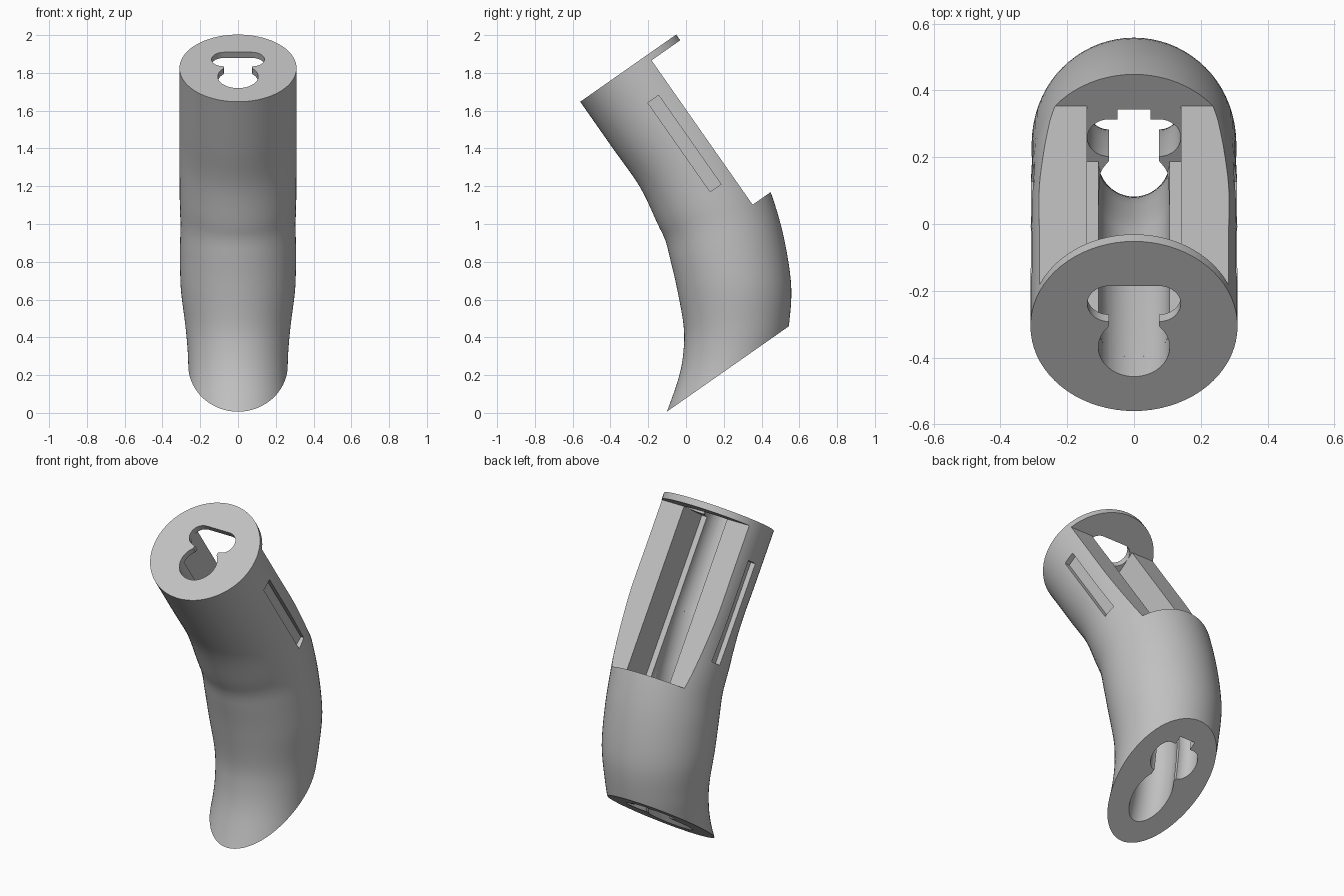
import bpy, bmesh
from math import sin, cos, pi, radians
from mathutils import Vector

if "Cube" in bpy.data.objects:
    bpy.data.objects.remove(bpy.data.objects["Cube"])

# Tilted frame of the straight upper tube: origin at the top face centre
TILT = radians(35)
ORIGIN = Vector((0, -0.306, 1.825))
ACROSS = Vector((0, cos(TILT), sin(TILT)))
ALONG = Vector((0, -sin(TILT), cos(TILT)))
SIDE = Vector((1, 0, 0))
RADIUS = 0.31


def place(x, u, d):
    return ORIGIN + SIDE * x + ACROSS * u + ALONG * d


def loft(name, rings):
    """Closed solid skinned through equal-sized rings of points."""
    bm = bmesh.new()
    loops = [[bm.verts.new(p) for p in ring] for ring in rings]
    n = len(loops[0])
    for a, b in zip(loops, loops[1:]):
        for i in range(n):
            j = (i + 1) % n
            bm.faces.new((a[i], a[j], b[j], b[i]))
    bm.faces.new(loops[0])
    bm.faces.new(loops[-1])
    bmesh.ops.recalc_face_normals(bm, faces=bm.faces)
    mesh = bpy.data.meshes.new(name)
    bm.to_mesh(mesh)
    bm.free()
    obj = bpy.data.objects.new(name, mesh)
    bpy.context.collection.objects.link(obj)
    return obj


def prism(name, profile, d0, d1):
    return loft(name, [[place(x, u, d) for x, u in profile] for d in (d0, d1)])


def arc(cx, cy, r, a0, a1, steps):
    angles = [radians(a0 + (a1 - a0) * i / steps) for i in range(steps + 1)]
    return [(cx + r * cos(a), cy + r * sin(a)) for a in angles]


def mirrored(half):
    """Close a right-hand half profile, given from bottom to top."""
    return half + [(-x, y) for x, y in reversed(half) if x > 1e-5]


def rect(x0, x1, u0, u1):
    return [(x0, u0), (x1, u0), (x1, u1), (x0, u1)]


# Body stations: front (y, z) and back (y, z) of each cross-section
stations = []
for d in (0, -0.3, -0.55):
    f, b = place(0, -RADIUS, d), place(0, RADIUS, d)
    stations.append((f.y, f.z, b.y, b.z))
stations += [
    (-0.15, 1.00, 0.40, 1.28),
    (-0.11, 0.915, 0.465, 1.12),
    (-0.085, 0.82, 0.522, 0.91),
    (-0.05, 0.67, 0.557, 0.67),
    (-0.013, 0.465, 0.545, 0.465),
    (-0.013, 0.33, 0.52, 0.33),
    (-0.035, 0.20, 0.49, 0.20),
    (-0.085, 0.05, 0.445, 0.05),
    (-0.125, -0.05, 0.41, -0.05),
]


def smooth_path(keys, steps):
    """Catmull-Rom interpolation through the stations."""
    pts = [Vector(k) for k in keys]
    pts = [2 * pts[0] - pts[1]] + pts + [2 * pts[-1] - pts[-2]]
    out = []
    for p0, p1, p2, p3 in zip(pts, pts[1:], pts[2:], pts[3:]):
        for i in range(steps):
            t = i / steps
            out.append(0.5 * (2 * p1 + (p2 - p0) * t
                              + (2 * p0 - 5 * p1 + 4 * p2 - p3) * t ** 2
                              + (3 * p1 - p0 - 3 * p2 + p3) * t ** 3))
    return out + [pts[-2]]


def section(key):
    front, back = Vector((0, key[0], key[1])), Vector((0, key[2], key[3]))
    return (front + back) / 2, (back - front) / 2


path = [section(k) for k in smooth_path(stations, 6)]

# Curved tube body
rings = []
for centre, half in path:
    w = min(RADIUS, half.length)
    rings.append([centre + SIDE * w * cos(a) + half * sin(a)
                  for a in (2 * pi * i / 72 for i in range(72))])
body = loft("curved_body", rings)

# Keyhole outline: round hole, neck and wide slot; the bore also has a notch
lower = arc(0, -0.077, 0.107, -90, 45, 18) + arc(0.075, 0.082, 0.065, -90, 90, 16)
keyhole = mirrored(lower)
notched = mirrored(lower + [(0.05, 0.147), (0.05, 0.182)])

# Bore following the bend
bore = loft("bore_cutter", [[c + SIDE * x + h.normalized() * u for x, u in notched]
                            for c, h in path[12:]])

# Open cradle at the back: flat shoulders, square channel, round groove
cradle_half = arc(0, -0.077, 0.107, -90, 0, 14) + [
    (0.14, -0.077), (0.14, 0.125), (0.5, 0.125), (0.5, 0.5)]
cutters = [
    prism("foot_cutter", rect(-1, 1, -1, 1.2), -2.6, -1.607),
    bore,
    prism("cradle_cutter", mirrored(cradle_half), -0.97, -0.037),
    prism("cap_hole_cutter", keyhole, -0.1, 0.05),
]
# Shallow slot on each side
for s in (-1, 1):
    cutters.append(prism("side_slot_cutter", rect(s * 0.28, s * 0.4, -0.02, 0.05),
                         -0.785, -0.21))

bpy.context.view_layer.objects.active = body
body.select_set(True)
for cutter in cutters:
    cutter.hide_render = True
    mod = body.modifiers.new(cutter.name, "BOOLEAN")
    mod.operation = "DIFFERENCE"
    mod.solver = "EXACT"
    mod.object = cutter
    bpy.ops.object.modifier_apply(modifier=mod.name)
    bpy.data.objects.remove(cutter)

# Plain grey finish
grey = bpy.data.materials.new("light_grey")
grey.use_nodes = True
colour = (0.53, 0.53, 0.53, 1)
grey.diffuse_color = colour
grey.node_tree.nodes["Principled BSDF"].inputs["Base Color"].default_value = colour
body.data.materials.clear()
body.data.materials.append(grey)
bpy.ops.object.shade_smooth_by_angle(angle=radians(30))
